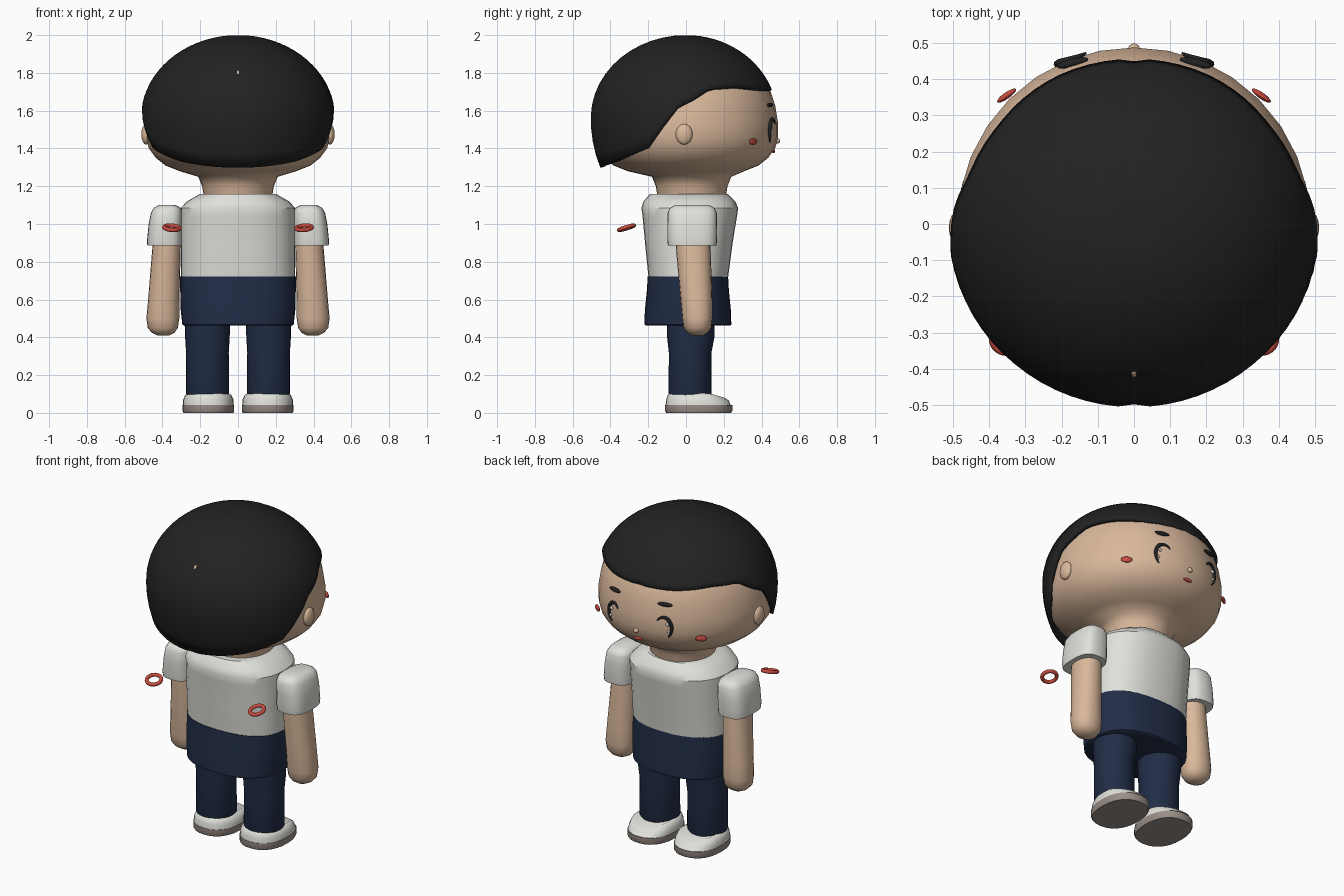
import bpy, math
from mathutils import Vector

cube = bpy.data.objects.get("Cube")
if cube:
    bpy.data.objects.remove(cube, do_unlink=True)


def material(name, rgb):
    m = bpy.data.materials.new(name)
    m.use_nodes = True
    m.diffuse_color = (*rgb, 1)
    b = m.node_tree.nodes["Principled BSDF"]
    b.inputs["Base Color"].default_value = (*rgb, 1)
    b.inputs["Roughness"].default_value = 0.8
    return m


SKIN = material("skin", (0.70, 0.48, 0.33))
HAIR = material("black hair", (0.016, 0.016, 0.016))
NAVY = material("navy cloth", (0.015, 0.026, 0.062))
WHITE = material("white cloth", (0.75, 0.75, 0.71))
RED = material("red", (0.58, 0.07, 0.05))
SOLE = material("grey sole", (0.33, 0.28, 0.25))


def smooth(ob, angle=40):
    bpy.ops.object.select_all(action='DESELECT')
    ob.select_set(True)
    bpy.context.view_layer.objects.active = ob
    bpy.ops.object.shade_smooth_by_angle(angle=math.radians(angle))


def make(name, verts, faces, mat, angle=40):
    me = bpy.data.meshes.new(name)
    me.from_pydata(verts, [], faces)
    me.materials.append(mat)
    ob = bpy.data.objects.new(name, me)
    bpy.context.collection.objects.link(ob)
    smooth(ob, angle)
    return ob


def loft(name, rings, mat, n=28, power=2.0, angle=40):
    """Stack superellipse rings (z, cx, cy, rx, ry) from bottom to top."""
    verts, faces = [], []
    for z, cx, cy, rx, ry in rings:
        for i in range(n):
            a = 2 * math.pi * i / n
            c, s = math.cos(a), math.sin(a)
            verts.append((cx + rx * math.copysign(abs(c) ** (2 / power), c),
                          cy + ry * math.copysign(abs(s) ** (2 / power), s), z))
    for k in range(len(rings) - 1):
        for i in range(n):
            j = (i + 1) % n
            faces.append((k * n + i, k * n + j, k * n + n + j, k * n + n + i))
    faces.append(tuple(reversed(range(n))))
    faces.append(tuple(range((len(rings) - 1) * n, len(rings) * n)))
    return make(name, verts, faces, mat, angle)


def ball(name, loc, scale, mat, rot=(0, 0, 0), seg=16):
    bpy.ops.mesh.primitive_uv_sphere_add(segments=seg, ring_count=max(seg // 2, 2),
                                         location=loc, rotation=rot)
    ob = bpy.context.object
    ob.name = name
    ob.scale = scale
    ob.data.materials.append(mat)
    smooth(ob, 60)
    return ob


def lerp(points, x):
    for (x0, v0), (x1, v1) in zip(points, points[1:]):
        if x <= x1:
            return v0 + (v1 - v0) * max(0, (x - x0) / (x1 - x0))
    return points[-1][1]


# Head and neck
head = [(1.14, .18), (1.2, .19), (1.25, .21), (1.28, .31), (1.31, .385), (1.35, .435),
        (1.4, .472), (1.46, .488), (1.53, .488), (1.63, .472), (1.72, .442),
        (1.83, .36), (1.92, .2), (1.94, .03)]
loft("head", [(z, 0, .03 if z < 1.27 else 0, r, r) for z, r in head], SKIN, 32, angle=60)


def face_y(x, z):
    return math.sqrt(lerp(head, z) ** 2 - x * x)


# Hair shell with a swept lower edge
EDGE = [(-.5, 1.295), (-.38, 1.33), (-.2, 1.40), (-.13, 1.5), (-.04, 1.62),
        (.05, 1.665), (.14, 1.72), (.3, 1.73), (.45, 1.71)]


def hair_radius(z):
    h = (z - 1.56) / (.44 if z > 1.56 else .6)
    return .514 * math.sqrt(max(0, 1 - h * h))


N, ROWS = 72, 16
verts, faces = [], []
for k in range(ROWS):
    for i in range(N):
        a = 2 * math.pi * i / N
        c, s = math.cos(a), math.sin(a)
        low = lerp(EDGE, .49 * s)
        z = low + (2 - low) * math.sin(k / ROWS * math.pi / 2)
        r = hair_radius(z) * (.985 if abs(c) < .01 else 1)   # parting groove
        verts.append((r * c, r * s * (.945 if s > 0 else .985), z))
verts.append((0, 0, 1.99))
for i in range(N):
    j = (i + 1) % N
    for k in range(ROWS - 1):
        faces.append((k * N + i, k * N + j, k * N + N + j, k * N + N + i))
    faces.append(((ROWS - 1) * N + i, (ROWS - 1) * N + j, ROWS * N))
hair = make("hair", verts, faces, HAIR, 50)
shell = hair.modifiers.new("thickness", 'SOLIDIFY')
shell.thickness = .025
shell.offset = -1

# Small bare patch in the parting
ball("hair_gap", (0, -.413, 1.8), (.015, .008, .017), SKIN, (math.radians(-35), 0, 0), 4)

# Nose and mouth
ball("nose", (0, .485, 1.44), (.016, .014, .014), SKIN)
ball("mouth", (0, face_y(0, 1.385) + .003, 1.385), (.03, .008, .01), RED)

for side, sx in (("left", 1), ("right", -1)):
    # Ears
    ball(side + "_ear", (sx * .487, -.01, 1.475), (.025, .045, .055), SKIN)
    # Cheeks
    ball(side + "_cheek", (sx * .352, .355, 1.435), (.032, .009, .018), RED,
         (0, 0, -sx * math.radians(35)))
    # Eyebrows
    ball(side + "_eyebrow", (sx * .17, face_y(.17, 1.63) + .005, 1.63),
         (.045, .012, .012), HAIR, (0, 0, -sx * math.radians(14)))
    # Eyelash arcs, thickest on the upper outer corner
    cu = bpy.data.curves.new(side + "_eyelash", 'CURVE')
    cu.dimensions = '3D'
    cu.bevel_depth = .011
    cu.bevel_resolution = 2
    cu.use_fill_caps = True
    sp = cu.splines.new('POLY')
    sp.points.add(14)
    for i, p in enumerate(sp.points):
        a = math.radians(140 - 200 * i / 14)
        x, z = .168 + .045 * math.cos(a), 1.49 + .065 * math.sin(a)
        p.co = (sx * x, face_y(x, z) + .003, z, 1)
        p.radius = .3 + .7 * math.sin(math.pi * i / 14)
    cu.materials.append(HAIR)
    lash = bpy.data.objects.new(side + "_eyelash", cu)
    bpy.context.collection.objects.link(lash)
    bpy.ops.object.select_all(action='DESELECT')
    lash.select_set(True)
    bpy.context.view_layer.objects.active = lash
    bpy.ops.object.convert(target='MESH')
    # Eye highlights
    for tag, x, z, r in (("upper", .19, 1.515, .011), ("lower", .197, 1.47, .008)):
        ball(f"{side}_{tag}_eye_highlight", (sx * x, face_y(x, z) + .003, z),
             (r, .006, r), WHITE, seg=10)

    # Sleeves
    loft(side + "_sleeve", [(z, sx * cx, .033, rx, ry) for z, cx, rx, ry in (
        (.885, .388, .092, .128), (.91, .388, .094, .132), (1.0, .383, .09, .132),
        (1.06, .377, .084, .13), (1.085, .374, .072, .118), (1.1, .374, .045, .09))],
        WHITE, 24, 3, 50)
    # Arms with rounded mitten hands
    loft(side + "_arm", [(z, sx * cx, cy, rx, ry) for z, cx, cy, rx, ry in (
        (.41, .396, .06, .03, .03), (.425, .396, .06, .06, .055),
        (.45, .398, .06, .08, .073), (.5, .398, .06, .087, .08),
        (.6, .393, .055, .083, .084), (.88, .378, .038, .075, .092),
        (.95, .375, .035, .07, .09))], SKIN, 20, 2.2, 60)
    # Legs
    loft(side + "_leg", [(z, sx * .162, cy, rx, ry) for z, cy, rx, ry in (
        (.09, .022, .108, .108), (.105, .022, .114, .114), (.32, .022, .113, .113),
        (.4, .025, .118, .125), (.52, .025, .122, .128))], NAVY, 24)
    # Shoes: flat sole and an upper sloping down to the toe
    loft(side + "_sole", [(0, sx * .157, .067, .132, .172), (.01, sx * .157, .067, .137, .178),
                          (.042, sx * .157, .067, .137, .178)], SOLE, 28, 2.3)
    shoe = loft(side + "_shoe", [(.04, sx * .157, .067, .135, .175),
                                 (.07, sx * .157, .067, .133, .172),
                                 (.095, sx * .157, .065, .122, .162),
                                 (.104, sx * .157, .06, .105, .145)], WHITE, 28, 2.3, 50)
    for v in shoe.data.vertices:
        if v.co.z > .06:
            v.co.z -= max(0, v.co.y - .12) * .28

    # Loose ring behind each arm
    bpy.ops.mesh.primitive_torus_add(major_radius=.041, minor_radius=.011,
                                     major_segments=28, minor_segments=10,
                                     location=(sx * .35, -.315, .98),
                                     rotation=(math.radians(17), -sx * math.radians(5), 0))
    ring = bpy.context.object
    ring.name = side + "_ring"
    ring.data.materials.append(RED)
    smooth(ring, 60)

# Shirt
loft("shirt", [(z, 0, cy, rx, ry) for z, cy, rx, ry in (
    (.71, .012, .303, .21), (.9, .015, .303, .232), (1.04, .02, .304, .25),
    (1.085, .02, .303, .256), (1.12, .018, .27, .243), (1.16, .015, .2, .205))],
    WHITE, 32, 2.4, 35)

# Trouser top
loft("trouser_top", [(z, 0, .01, rx, ry) for z, rx, ry in (
    (.462, .285, .222), (.468, .295, .23), (.54, .303, .228), (.65, .306, .217), (.722, .306, .213))],
    NAVY, 32, 2.4, 35)
